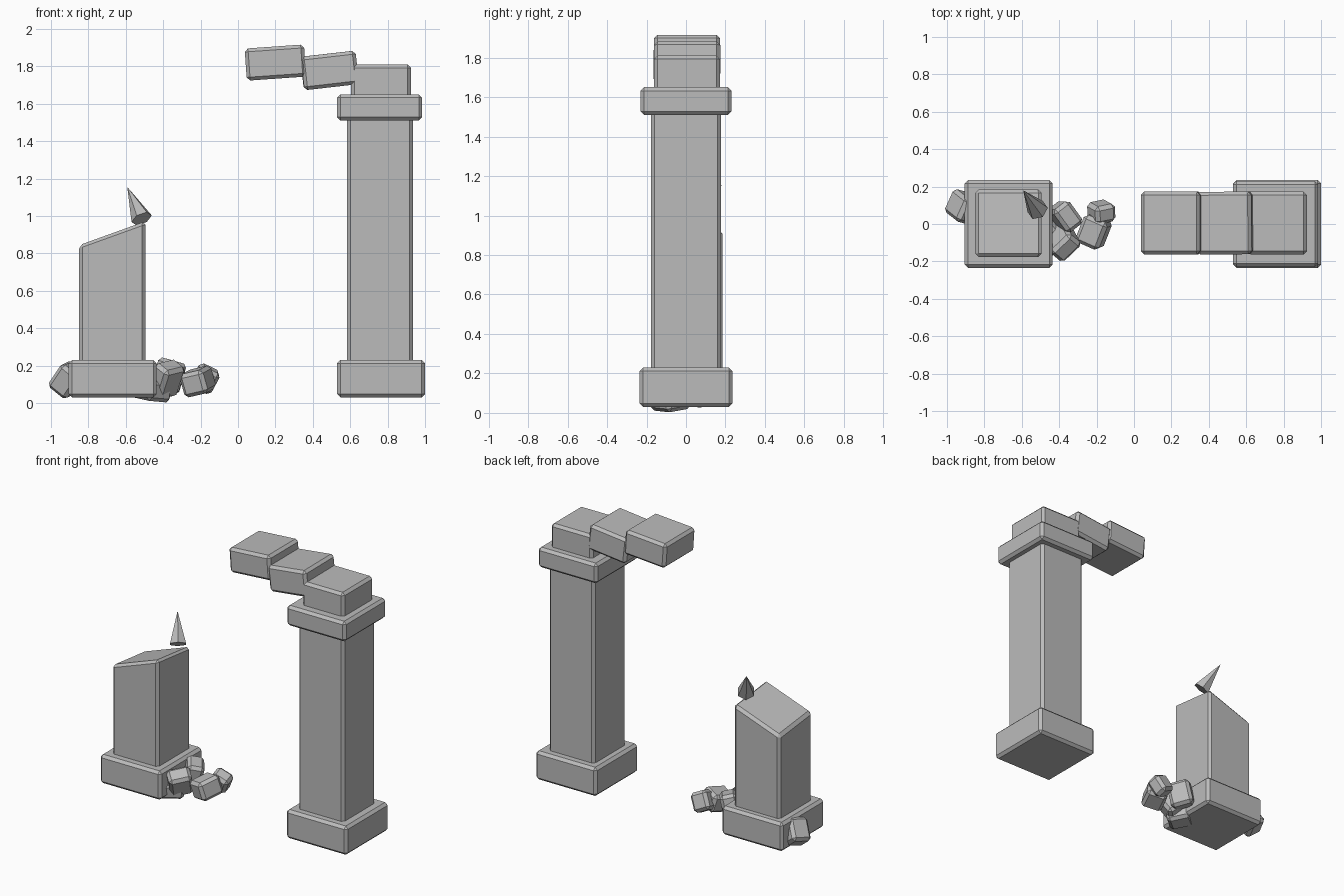
import bpy
import bmesh
from math import radians
from mathutils import Euler, Vector

if "Cube" in bpy.data.objects:
    bpy.data.objects.remove(bpy.data.objects["Cube"])

stone = bpy.data.materials.new("grey stone")
stone.use_nodes = True
stone.diffuse_color = (0.5, 0.5, 0.5, 1)
stone.node_tree.nodes["Principled BSDF"].inputs["Base Color"].default_value = (0.5, 0.5, 0.5, 1)


def add_object(name, bm, location, rotation=Euler()):
    mesh = bpy.data.meshes.new(name)
    bm.to_mesh(mesh)
    bm.free()
    mesh.materials.append(stone)
    obj = bpy.data.objects.new(name, mesh)
    obj.location = location
    obj.rotation_euler = rotation
    bpy.context.collection.objects.link(obj)
    return obj


def block(name, center, size, angles=(0, 0, 0), bevel=0.018, top_slope=None):
    """Chamfered stone block; top_slope shears the top along x and y."""
    bm = bmesh.new()
    bmesh.ops.create_cube(bm, size=1)
    for v in bm.verts:
        v.co = Vector(c * s for c, s in zip(v.co, size))
        if top_slope and v.co.z > 0:
            v.co.z += v.co.x * top_slope[0] + v.co.y * top_slope[1]
    bmesh.ops.bevel(bm, geom=bm.edges[:], offset=bevel, segments=1,
                    affect='EDGES', profile=0.5)
    return add_object(name, bm, center, Euler([radians(a) for a in angles]))


# Plinths shared by both pillars
for side, x in (("right", -0.67), ("left", 0.765)):
    block(side + "_plinth", (x, 0, 0.13), (0.47, 0.47, 0.2))

# Tall intact pillar
block("left_shaft", (0.76, 0, 0.87), (0.352, 0.355, 1.32))
block("left_capital", (0.757, 0, 1.58), (0.455, 0.46, 0.14))

# Broken arch stones stepping out from the capital
block("arch_stone_inner", (0.765, 0.005, 1.72), (0.32, 0.335, 0.18))
block("arch_stone_middle", (0.49, 0.005, 1.778), (0.295, 0.335, 0.18), (0, -6.5, 0.5))
block("arch_stone_outer", (0.2, 0.005, 1.82), (0.318, 0.335, 0.172), (0, -4, 0))

# Snapped pillar with a sloping top
block("right_broken_shaft", (-0.672, 0.004, 0.53), (0.355, 0.36, 0.72),
      top_slope=(0.36, -0.11))

# Splinter of stone balanced on the break
tip = Vector((-0.592, 0.18, 1.155))
foot = Vector((-0.515, 0.075, 0.985))
axis = tip - foot
bm = bmesh.new()
bmesh.ops.create_cone(bm, cap_ends=True, segments=6, radius1=0.058, radius2=0,
                      depth=axis.length)
add_object("splinter", bm, (tip + foot) / 2, axis.to_track_quat('Z', 'Y').to_euler())

# Fallen rubble around the broken pillar
rubble = [
    ((-0.91, 0.09, 0.125), (0.13, 0.14, 0.16), (15, 38, -15)),
    ((-0.385, -0.09, 0.125), (0.11, 0.15, 0.19), (12, 32, -40)),
    ((-0.37, 0.04, 0.145), (0.11, 0.15, 0.17), (10, 12, 38)),
    ((-0.46, -0.08, 0.07), (0.16, 0.16, 0.11), (8, 4, 40)),
    ((-0.215, -0.04, 0.115), (0.14, 0.16, 0.13), (12, -12, -24)),
    ((-0.175, 0.065, 0.13), (0.12, 0.1, 0.13), (20, 25, 12)),
]
for i, (center, size, angles) in enumerate(rubble, 1):
    block(f"rubble_{i}", center, size, angles, bevel=0.02)
